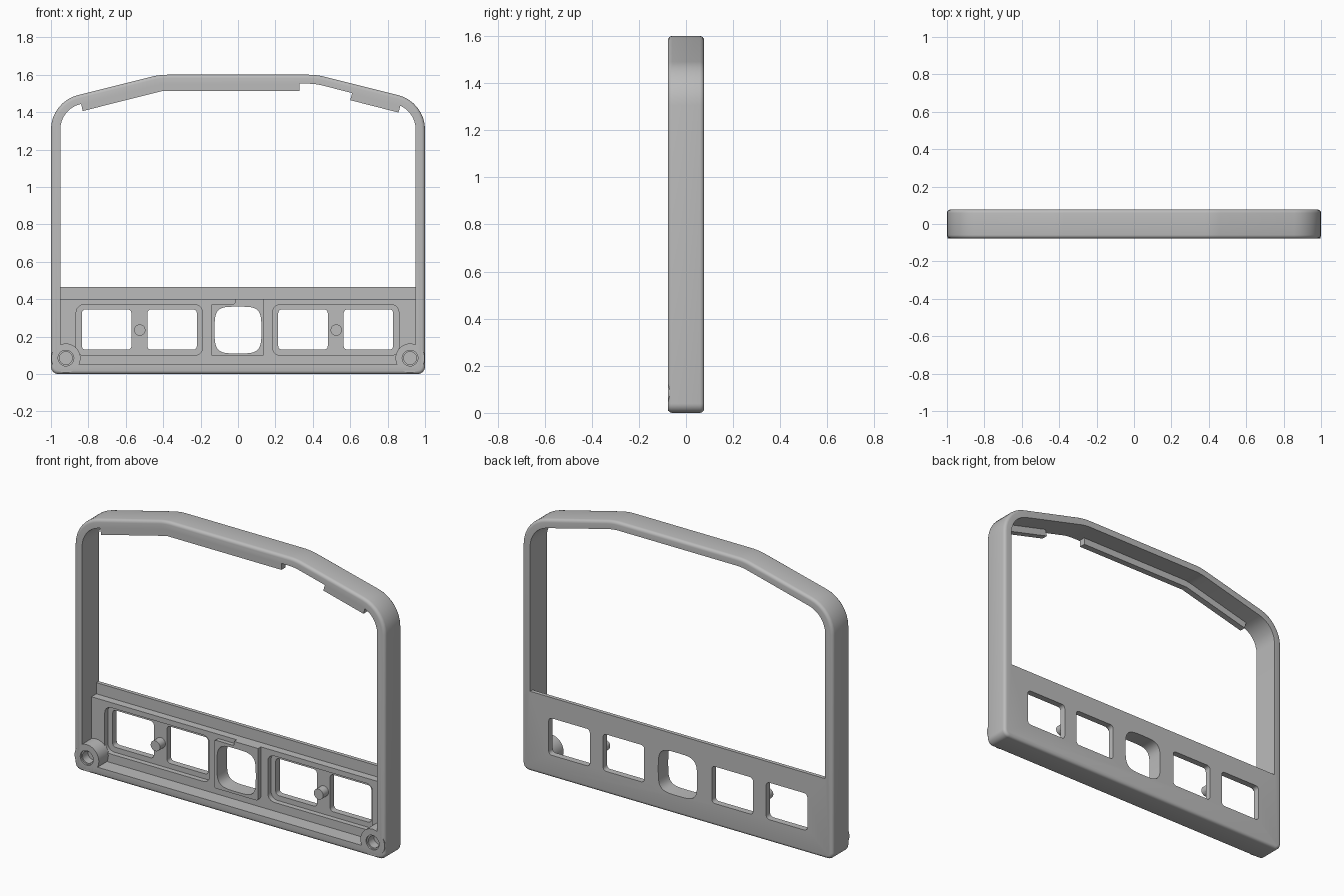
import bpy, bmesh, math
from mathutils import Vector

cube = bpy.data.objects.get("Cube")
if cube:
    bpy.data.objects.remove(cube, do_unlink=True)

grey = bpy.data.materials.new("plain grey")
grey.use_nodes = True
COLOR = (0.5, 0.5, 0.5, 1)
grey.diffuse_color = COLOR
grey.node_tree.nodes["Principled BSDF"].inputs["Base Color"].default_value = COLOR

FRONT, BACK = -0.077, 0.077
BLOCK, FLOOR, STRIP = 0.01, 0.04, 0.055   # depths of the stepped lower panel


def rounded(corners, steps=8):
    """Polygon in x, z whose corners (x, z, radius) are rounded by arcs."""
    out = []
    for i, (x, z, r) in enumerate(corners):
        p = Vector((x, z))
        if r == 0:
            out.append(p)
            continue
        a = (Vector(corners[i - 1][:2]) - p).normalized()
        b = (Vector(corners[(i + 1) % len(corners)][:2]) - p).normalized()
        half = a.angle(b) / 2
        centre = p + (a + b).normalized() * r / math.sin(half)
        start = p + a * r / math.tan(half) - centre
        turn = start.angle_signed(p + b * r / math.tan(half) - centre)
        for k in range(steps + 1):
            t = -turn * k / steps
            out.append(centre + Vector((start.x * math.cos(t) - start.y * math.sin(t),
                                        start.x * math.sin(t) + start.y * math.cos(t))))
    return out


def rect(x0, x1, z0, z1, r=0):
    return rounded([(x0, z0, r), (x1, z0, r), (x1, z1, r), (x0, z1, r)], 5)


def oval(x, z, r, power=2, n=40):
    pts = []
    for k in range(n):
        c, s = math.cos(math.tau * k / n), math.sin(math.tau * k / n)
        pts.append(Vector((x + r * math.copysign(abs(c) ** (2 / power), c),
                           z + r * math.copysign(abs(s) ** (2 / power), s))))
    return pts


def prism(name, outline, y0, y1, back_round=0):
    """Extrude an x, z outline from y0 to y1, optionally rounding the back rim."""
    bm = bmesh.new()
    face = bm.faces.new([bm.verts.new((p.x, y0, p.y)) for p in outline])
    new = bmesh.ops.extrude_face_region(bm, geom=[face])["geom"]
    for v in new:
        if isinstance(v, bmesh.types.BMVert):
            v.co.y = y1
    bmesh.ops.recalc_face_normals(bm, faces=bm.faces[:])
    if back_round:
        rim = [e for e in bm.edges if all(v.co.y == e.verts[0].co.y > y0 for v in e.verts)]
        bmesh.ops.bevel(bm, geom=rim, offset=back_round, segments=4, profile=0.5,
                        affect='EDGES')
    mesh = bpy.data.meshes.new(name)
    bm.to_mesh(mesh)
    bm.free()
    mesh.materials.append(grey)
    obj = bpy.data.objects.new(name, mesh)
    bpy.context.collection.objects.link(obj)
    return obj


def cut(obj, outline, y0, y1):
    """Subtract a prism from an object and drop the cutter."""
    cutter = prism("cutter", outline, y0, y1)
    cutter.hide_render = True
    mod = obj.modifiers.new("cut", 'BOOLEAN')
    mod.operation, mod.solver, mod.object = 'DIFFERENCE', 'EXACT', cutter
    bpy.context.view_layer.objects.active = obj
    bpy.ops.object.modifier_apply(modifier=mod.name)
    bpy.data.objects.remove(cutter, do_unlink=True)


def smooth(obj):
    bpy.ops.object.select_all(action='DESELECT')
    obj.select_set(True)
    bpy.context.view_layer.objects.active = obj
    bpy.ops.object.shade_smooth_by_angle(angle=math.radians(30))


# Frame body: arched outline with a rounded back rim
frame = prism("frame", rounded([
    (-1, 0, 0.04), (1, 0, 0.04), (1, 1.455, 0.19), (0.42, 1.6, 0.35),
    (-0.42, 1.6, 0.35), (-1, 1.455, 0.19)]), FRONT, BACK, 0.018)

# Large upper opening
cut(frame, rounded([
    (-0.95, 0.465, 0), (0.95, 0.465, 0), (0.95, 1.416, 0.14), (0.414, 1.552, 0.3),
    (-0.414, 1.552, 0.3), (-0.95, 1.416, 0.14)]), -0.2, 0.2)

# Stepped pockets in the front of the lower panel
cut(frame, rect(-0.95, 0.95, 0.4, 0.5), -0.2, STRIP)
cut(frame, rect(-0.95, 0.95, 0.05, 0.41), -0.2, BLOCK)
for x0, x1 in ((-0.865, -0.19), (0.185, 0.86)):
    cut(frame, rect(x0, x1, 0.1, 0.37, 0.04), -0.2, FLOOR)

# Four windows and the central opening
for x0, x1 in ((-0.835, -0.57), (-0.485, -0.22), (0.215, 0.48), (0.565, 0.83)):
    cut(frame, rect(x0, x1, 0.13, 0.345, 0.02), -0.2, 0.2)
squircle = oval(0, 0.235, 0.125, 4, 48)
cut(frame, squircle, -0.2, 0.2)
smooth(frame)

# Raised collar around the central opening, notched at its upper left
collar = prism("centre_collar", rounded([
    (-0.145, 0.095, 0.015), (0.14, 0.095, 0.015), (0.14, 0.4, 0),
    (-0.015, 0.4, 0), (-0.015, 0.375, 0.01), (-0.145, 0.375, 0.015)], 4),
    -0.015, BLOCK + 0.005)
cut(collar, squircle, -0.2, 0.2)
smooth(collar)

for side, word in ((1, "left"), (-1, "right")):
    # Corner screw boss with a blind hole
    boss = prism(word + "_screw_boss", oval(side * 0.92, 0.085, 0.078), FRONT, BLOCK + 0.005)
    for target in (boss, frame):
        cut(target, oval(side * 0.92, 0.085, 0.042), -0.2, FRONT + 0.01)
        cut(target, oval(side * 0.92, 0.085, 0.034), -0.2, FRONT + 0.06)
    smooth(boss)
    # Locating pin between the windows
    smooth(prism(word + "_pin", oval(side * 0.525, 0.235, 0.03), -0.01, FLOOR + 0.005))

# Retaining bars under the arch
prism("long_top_bar", rounded([
    (-0.84, 1.45, 0), (-0.414, 1.556, 0), (0.33, 1.556, 0), (0.33, 1.512, 0),
    (-0.409, 1.512, 0), (-0.83, 1.406, 0)]), FRONT + 0.005, -0.035)
prism("short_top_bar", rounded([
    (0.612, 1.508, 0), (0.87, 1.441, 0), (0.858, 1.398, 0), (0.6, 1.464, 0)]),
    FRONT + 0.005, -0.035)
